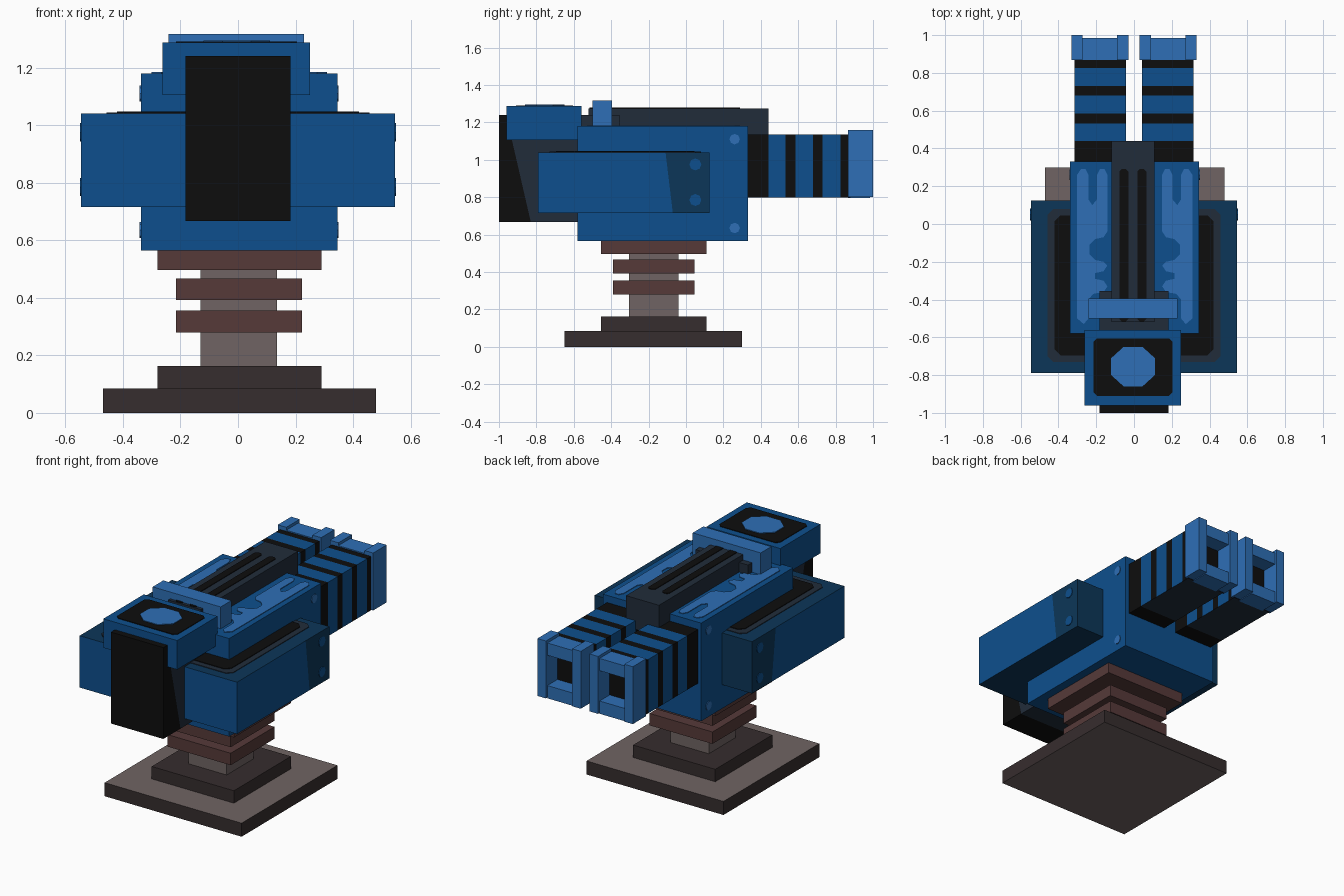
import bpy, bmesh, math
from mathutils import Vector

if "Cube" in bpy.data.objects:
    bpy.data.objects.remove(bpy.data.objects["Cube"])


def mat(name, hexcode):
    m = bpy.data.materials.new(name)
    rgb = [int(hexcode[i:i + 2], 16) / 255 for i in (0, 2, 4)]
    lin = [c / 12.92 if c <= 0.04045 else ((c + 0.055) / 1.055) ** 2.4 for c in rgb]
    m.diffuse_color = (*lin, 1)
    m.use_nodes = True
    m.node_tree.nodes["Principled BSDF"].inputs["Base Color"].default_value = m.diffuse_color
    return m


BLUE = mat("blue", "0d4f8d")
NAVY = mat("navy", "0c3658")
LIGHT = mat("light blue", "2e6fb6")
BLACK = mat("black", "0d0d0d")
SLATE = mat("slate", "212c3a")
DARK = mat("dark brown", "362d2e")
BROWN = mat("red brown", "563a39")
TAUPE = mat("taupe", "706463")


def finish(name, bm, mats, rule=None):
    bmesh.ops.recalc_face_normals(bm, faces=bm.faces)
    if rule:
        for f in bm.faces:
            f.material_index = mats.index(rule(f.calc_center_median(), f.normal))
    me = bpy.data.meshes.new(name)
    bm.to_mesh(me)
    bm.free()
    for m in mats:
        me.materials.append(m)
    ob = bpy.data.objects.new(name, me)
    bpy.context.collection.objects.link(ob)
    return ob


def box(name, x, y, z, mats, cuts=(), rule=None):
    """Box from ranges, optionally sliced by planes and coloured by a rule."""
    bm = bmesh.new()
    bmesh.ops.create_cube(bm, size=1)
    for v in bm.verts:
        v.co = Vector([(r[0] + r[1]) / 2 + c * (r[1] - r[0]) for r, c in zip((x, y, z), v.co)])
    for co, no in cuts:
        bmesh.ops.bisect_plane(bm, geom=bm.verts[:] + bm.edges[:] + bm.faces[:],
                               plane_co=co, plane_no=no)
    return finish(name, bm, mats if isinstance(mats, list) else [mats], rule)


def plate(name, pts, z, material, t=0.004):
    """Thin painted panel with the given xy outline."""
    bm = bmesh.new()
    f = bm.faces.new([bm.verts.new((px, py, z)) for px, py in pts])
    r = bmesh.ops.extrude_face_region(bm, geom=[f])
    for v in r["geom"]:
        if isinstance(v, bmesh.types.BMVert):
            v.co.z += t
    return finish(name, bm, [material])


def cham(x0, x1, y0, y1, c):
    return [(x0 + c, y0), (x1 - c, y0), (x1, y0 + c), (x1, y1 - c),
            (x1 - c, y1), (x0 + c, y1), (x0, y1 - c), (x0, y0 + c)]


def rivet(name, side, face_x, y, z, r, material):
    bm = bmesh.new()
    bmesh.ops.create_cone(bm, cap_ends=True, segments=8, radius1=r, radius2=r, depth=0.006)
    for v in bm.verts:
        v.co = Vector((side * (face_x + 0.001) + v.co.z, y + v.co.x, z + v.co.y))
    finish(name, bm, [material])


# Pedestal
box("base", (-.47, .48), (-.65, .30), (0, .085), [DARK, TAUPE],
    rule=lambda c, n: TAUPE if abs(n.z) > .5 else DARK)
box("base_step", (-.28, .29), (-.455, .11), (.085, .163), DARK)
box("column", (-.13, .135), (-.305, -.04), (.16, .50), TAUPE)
for i, z in enumerate([(.28, .355), (.393, .467)]):
    box(f"column_ring_{i + 1}", (-.215, .222), (-.39, .045), z, BROWN)
box("column_cap", (-.28, .29), (-.455, .11), (.497, .565), BROWN)

# Main body with wavy top markings
box("body", (-.338, .345), (-.58, .332), (.565, 1.18), BLUE)
wave = [(.27, -.53), (.305, -.50), (.305, .26), (.285, .29), (.26, .29), (.245, .26), (.245, .13),
        (.225, .10), (.20, .13), (.20, .26), (.185, .29), (.16, .29), (.145, .26), (.145, -.04),
        (.165, -.07), (.21, -.08), (.24, -.11), (.24, -.16), (.21, -.19), (.165, -.20),
        (.145, -.22), (.165, -.25), (.21, -.26), (.21, -.29), (.165, -.30), (.145, -.33),
        (.165, -.36), (.22, -.37), (.245, -.40), (.245, -.50)]
for s, side in ((-1, "left"), (1, "right")):
    plate(f"wave_marking_{side}", [(s * x + (.004), y) for x, y in wave], 1.18, LIGHT)

# Side pods: one cross block, navy at the rear and on top and bottom
box("side_pods", (-.546, .546), (-.79, .125), (.715, 1.04), [BLUE, NAVY],
    cuts=[((0, -.09, .8776), (0, 1, .12))],
    rule=lambda c, n: NAVY if abs(n.z) > .5 or c.y > -.05 else BLUE)
plate("pod_panel_border", cham(-.457, .457, -.73, .08, .03), 1.04, SLATE)
plate("pod_panel", cham(-.42, .42, -.695, .045, .03), 1.04, BLACK, .008)
for s, side in ((-1, "left"), (1, "right")):
    for j, (zp, zb) in enumerate([(.785, .635), (.975, 1.11)]):
        rivet(f"pod_rivet_{side}_{j + 1}", s, .546, .05, zp, .032, BLUE)
        rivet(f"body_rivet_{side}_{j + 1}", s, .338 if s < 0 else .345, .26, zb, .028, LIGHT)

# Front block, black ahead of a slanted line
slant = Vector((0, .435, .10)).normalized()
on_line = Vector((0, -.88, .885))
box("front_block", (-.182, .182), (-1, -.355), (.667, 1.24), [BLACK, SLATE],
    cuts=[(on_line, slant)],
    rule=lambda c, n: BLACK if (c - on_line).dot(slant) < 0 else SLATE)

# Hatch with round emblem panel
box("hatch", (-.262, .25), (-.96, -.56), (1.105, 1.287), BLUE)
plate("hatch_panel", cham(-.215, .205, -.91, -.605, .02), 1.287, BLACK)
blob = []
for k in range(4):
    for a, b in ((.105, -.045), (.105, .045), (.075, .075)):
        ang = k * math.pi / 2
        px, py = a * math.cos(ang) - b * math.sin(ang), a * math.sin(ang) + b * math.cos(ang)
        blob.append((px * 1.1 - .005, py - .755))
plate("hatch_spot", blob, 1.287, LIGHT, .008)

# Spine with two dark slots, and the cross bar
box("spine", (-.12, .108), (-.52, .44), (1.08, 1.275), SLATE)
for i, x in enumerate([(-.078, -.03), (.018, .066)]):
    plate(f"spine_slot_{i + 1}", cham(*x, -.515, .29, .012), 1.275, BLACK)
box("cross_bar", (-.242, .23), (-.50, -.395), (1.18, 1.317), LIGHT)

# Twin banded barrels and open muzzles
edges = [.44, .533, .585, .68, .73, .825]


def band(c, n):
    if n.z < -.5 and c.y > .44:
        return SLATE
    return BLACK if sum(c.y > e for e in edges) % 2 == 0 else BLUE


for s, side in ((-1, "left"), (1, "right")):
    def span(a, b):
        return tuple(sorted((s * a, s * b)))
    box(f"barrel_{side}", span(.043, .316), (.33, .88), (.797, 1.135), [BLACK, BLUE, SLATE],
        cuts=[((0, e, 0), (0, 1, 0)) for e in edges], rule=band)
    for part, x in (("inner", (.03, .09)), ("outer", (.272, .331))):
        box(f"muzzle_{part}_wall_{side}", span(*x), (.867, 1), (.80, 1.16), LIGHT)
    for part, z in (("lower", (.795, .875)), ("upper", (1.065, 1.142))):
        box(f"muzzle_{part}_bar_{side}", span(.09, .272), (.867, .985), z, LIGHT)
    box(f"bore_{side}", span(.09, .272), (.875, .885), (.875, 1.065), BLACK)
